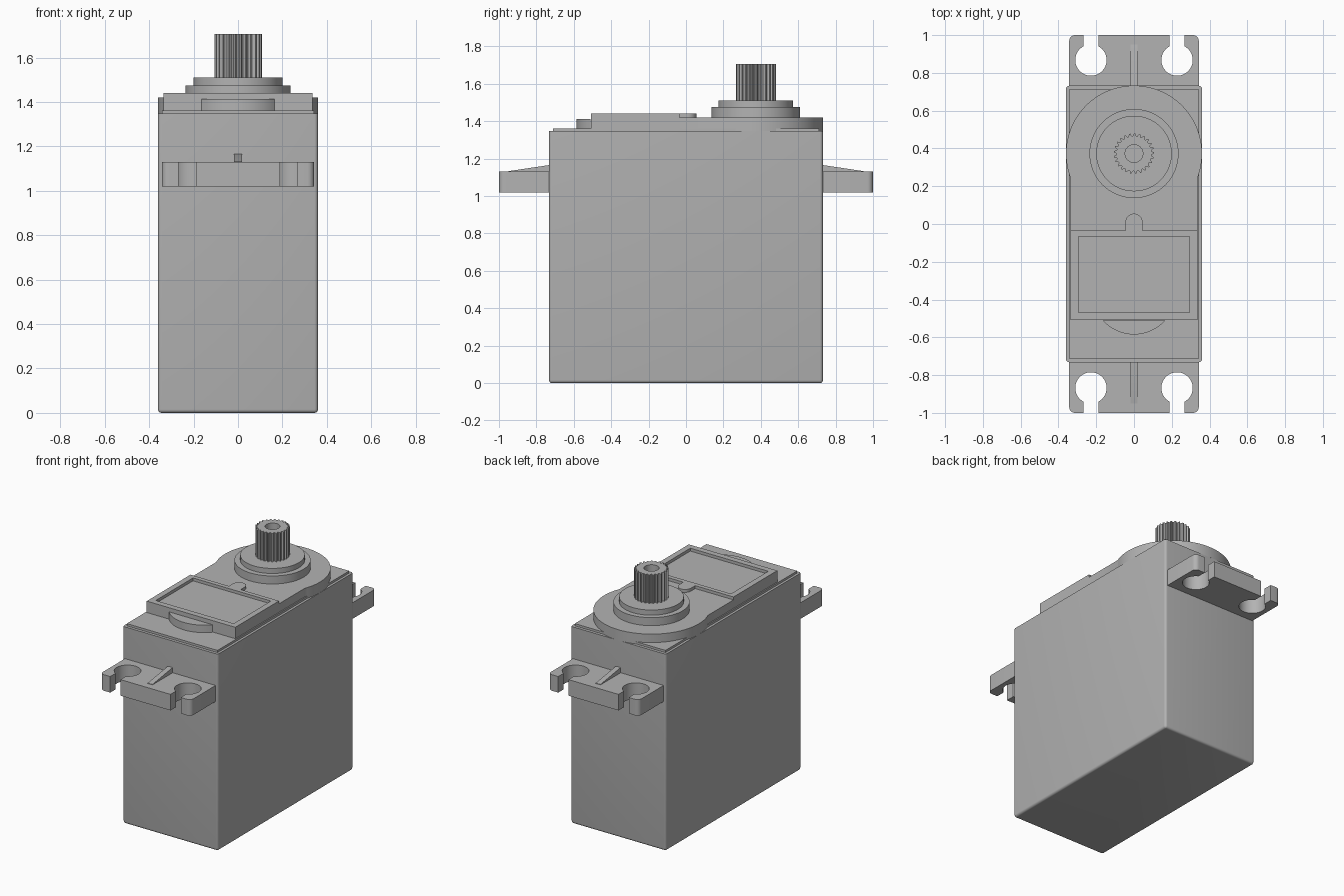
import bpy, bmesh
from math import pi, sin, cos, asin, acos

cube = bpy.data.objects.get("Cube")
if cube:
    bpy.data.objects.remove(cube, do_unlink=True)

GREY = (0.45, 0.45, 0.45, 1)
mat = bpy.data.materials.new("grey plastic")
mat.use_nodes = True
mat.diffuse_color = GREY
mat.node_tree.nodes["Principled BSDF"].inputs["Base Color"].default_value = GREY


def arc(cx, cy, r, a0, a1, n):
    return [(cx + r * cos(a0 + (a1 - a0) * i / n),
             cy + r * sin(a0 + (a1 - a0) * i / n)) for i in range(n + 1)]


def circle(cx, cy, r, n=72):
    return arc(cx, cy, r, 0, 2 * pi, n)[:-1]


def rect(hx, y0, y1):
    return [(-hx, y0), (hx, y0), (hx, y1), (-hx, y1)]


def round_rect(hx, hy, r, n=5):
    pts = []
    for k, (sx, sy) in enumerate([(1, 1), (-1, 1), (-1, -1), (1, -1)]):
        pts += arc(sx * (hx - r), sy * (hy - r), r, k * pi / 2, (k + 1) * pi / 2, n)
    return pts


def loft(name, *rings):
    """Join outlines of equal point count at given heights, capping both ends."""
    bm = bmesh.new()
    loops = [[bm.verts.new((x, y, z)) for x, y in pts] for pts, z in rings]
    for a, b in zip(loops, loops[1:]):
        for i in range(len(a)):
            j = (i + 1) % len(a)
            bm.faces.new((a[i], a[j], b[j], b[i]))
    bm.faces.new(loops[0])
    bm.faces.new(loops[-1])
    bmesh.ops.recalc_face_normals(bm, faces=bm.faces)
    mesh = bpy.data.meshes.new(name)
    bm.to_mesh(mesh)
    bm.free()
    mesh.materials.append(mat)
    obj = bpy.data.objects.new(name, mesh)
    bpy.context.collection.objects.link(obj)
    bpy.ops.object.select_all(action='DESELECT')
    obj.select_set(True)
    bpy.context.view_layer.objects.active = obj
    bpy.ops.object.shade_smooth_by_angle(angle=pi / 6)
    return obj


def prism(name, pts, z0, z1):
    return loft(name, (pts, z0), (pts, z1))


# Case with rounded upright and bottom edges
R = 0.016
bottom = []
for i in range(5):
    a = i * pi / 8
    inset = R * (1 - sin(a)) * 0.95
    bottom.append((round_rect(0.36 - inset, 0.732 - inset, R - inset), R * (1 - cos(a))))
loft("case", *bottom, (round_rect(0.36, 0.732, R), 1.347))
prism("lid_step", rect(0.343, -0.712, 0.712), 1.34, 1.362)

# Gearbox cover: a disc running into a straight-sided strip
GY = 0.373
t = acos(0.335 / 0.36)
cover = arc(0, GY, 0.36, -t, pi + t, 72) + [(-0.335, -0.035), (0.335, -0.035)]
prism("gearbox_cover", cover, 1.347, 1.42)

# Framed label panel with its tab and front lip
outer, inner = rect(0.335, -0.508, -0.035), rect(0.295, -0.468, -0.065)
loft("label_panel", (outer, 1.355), (outer, 1.44), (inner, 1.44), (inner, 1.42))
tab = arc(0, 0.01, 0.045, 0, pi, 16) + [(-0.045, -0.035), (0.045, -0.035)]
prism("panel_tab", tab, 1.415, 1.44)
a = asin(0.165 / 0.22)
prism("front_lip", arc(0, -0.365, 0.22, -pi / 2 - a, -pi / 2 + a, 24), 1.36, 1.413)

# Output bearing collars and splined shaft with a bore
prism("lower_collar", circle(0, GY, 0.236), 1.415, 1.475)
prism("upper_collar", circle(0, GY, 0.2), 1.47, 1.51)
TEETH = 25
N = TEETH * 4
spline = []
for i in range(N):
    r = 0.107 if i % 4 < 2 else 0.093
    spline.append((r * cos(2 * pi * i / N), GY + r * sin(2 * pi * i / N)))
bore = circle(0, GY, 0.047, N)
loft("splined_shaft", (spline, 1.505), (spline, 1.705), (bore, 1.705), (bore, 1.53))

# Mounting ears with open keyhole slots, and their tapered ribs
HX, HY, HR, SLOT = 0.228, 0.868, 0.083, 0.039
g = asin(SLOT / HR)
half = [(0.343, 0.72)] + arc(0.313, 0.97, 0.03, 0, pi / 2, 6) + [(HX + SLOT, 1)]
half += arc(HX, HY, HR, pi / 2 - g, g - 3 * pi / 2, 40) + [(HX - SLOT, 1)]
ear = half + [(-x, y) for x, y in reversed(half)]
for side, s in (("front", -1), ("back", 1)):
    prism(side + "_mounting_ear", [(x, s * y) for x, y in ear], 1.02, 1.13)
    loft(side + "_ear_rib",
         ([(x, s * y) for x, y in rect(0.018, 0.72, 0.95)], 1.125),
         ([(x, s * y) for x, y in rect(0.018, 0.72, 0.95)], 1.133),
         ([(x, s * y) for x, y in rect(0.018, 0.72, 0.735)], 1.165))
